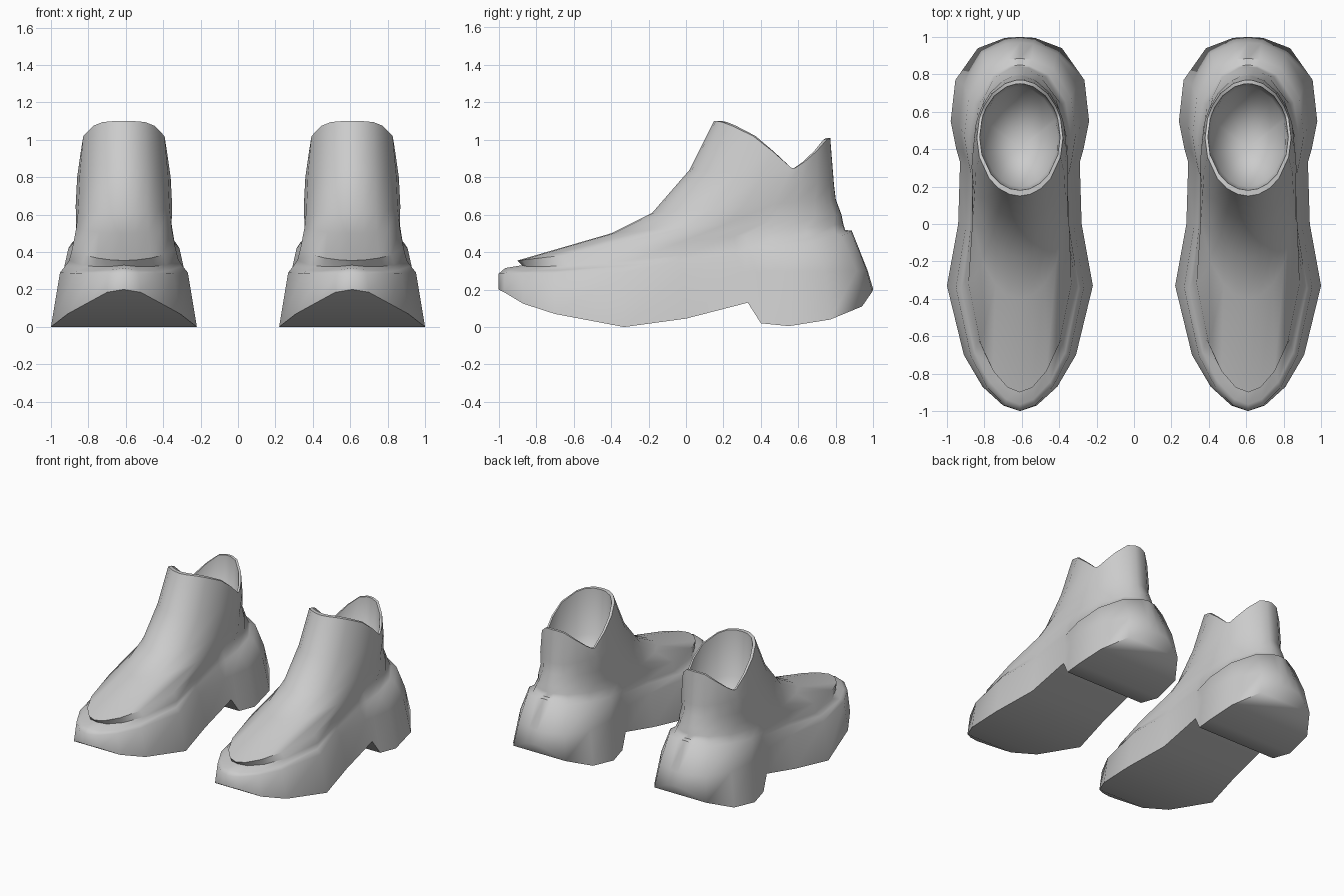
import bpy, bmesh, math

cube = bpy.data.objects.get("Cube")
if cube:
    bpy.data.objects.remove(cube, do_unlink=True)

grey = bpy.data.materials.new("soft_grey")
grey.use_nodes = True
colour = (0.6, 0.6, 0.6, 1)
grey.diffuse_color = colour
grey.node_tree.nodes["Principled BSDF"].inputs["Base Color"].default_value = colour

# Sole stations from toe to heel: y, half width, height
SOLE = [(-1, 0, .2), (-.97, .09, .185), (-.87, .2, .125), (-.7, .3, .07),
        (-.33, .39, 0), (0, .33, .045), (.33, .32, .13), (.4, .34, .02),
        (.55, .37, .005), (.77, .345, .04), (.94, .225, .11),
        (.995, .08, .19), (1, 0, .2)]
# Height of the collar edge at the same stations
COLLAR = [1.1, 1.1, 1.095, 1.075, 1.02, .94, .85, .85, .88, .94, 1, 1.01, 1.01]
# Upper rings: front y, front z, back y, back z, half width, sole shape share, sag
UPPER = [(-1, .285, .97, .3, .342, 1, 0),
         (-.965, .315, .885, .515, .315, .95, .06),
         (-.875, .33, .85, .518, .297, .75, .04),
         (-.9, .355, .84, .55, .282, .6, 0),
         (-.4, .5, .83, .6, .265, .25, 0),
         (-.18, .61, .8, .68, .258, 0, 0),
         (.02, .84, .79, .76, .25, 0, 0)]
# Foot opening: rim and the lining ring below it
OUTER_RIM = (.15, 0, .77, 0, .23, 0, 0)
INNER_RIM = (.18, 0, .75, 0, .215, 0, 0)
LINING = (.2, .75, .73, .7, .2, 0, 0)


def ring_points(front_y, front_z, back_y, back_z, width, share, sag, heights=None):
    """One side of a tilted ring, sampled at the sole stations."""
    points = []
    for i, (y, w, z) in enumerate(SOLE):
        s = (y + 1) / 2
        oval = 2 * math.sqrt(max(0, s * (1 - s)))
        x = width * (share * w / .39 + (1 - share) * oval)
        height = heights[i] if heights else front_z + s * (back_z - front_z) - sag * oval
        points.append((x, front_y + s * (back_y - front_y), height))
    return points


def build_shoe(name, side):
    bm = bmesh.new()
    last = len(SOLE) - 1

    def add_ring(points):
        loop = points + [(-x, y, z) for x, y, z in points[-2:0:-1]]
        return [bm.verts.new((side * .61 + x, y, z)) for x, y, z in loop]

    rings = [add_ring([(w, y, z) for y, w, z in SOLE])]
    rings += [add_ring(ring_points(*r)) for r in UPPER]
    rings += [add_ring(ring_points(*r, heights=COLLAR)) for r in (OUTER_RIM, INNER_RIM)]
    rings.append(add_ring(ring_points(*LINING)))
    count = len(rings[0])

    # Walls, rim and lining
    for low, high in zip(rings, rings[1:]):
        for i in range(count):
            k = (i + 1) % count
            bm.faces.new((low[i], low[k], high[k], high[i]))

    # Sole and heel underside, as strips across the shoe
    sole = rings[0]
    for i in range(last):
        strip = [sole[i], sole[i + 1], sole[-i - 1], sole[-i]]
        bm.faces.new(list(dict.fromkeys(strip)))

    # Insole
    centre = bm.verts.new((side * .61, .41, .5))
    for i in range(count):
        bm.faces.new((rings[-1][i], rings[-1][(i + 1) % count], centre))

    bmesh.ops.recalc_face_normals(bm, faces=bm.faces[:])
    mesh = bpy.data.meshes.new(name)
    bm.to_mesh(mesh)
    bm.free()
    mesh.materials.append(grey)
    shoe = bpy.data.objects.new(name, mesh)
    bpy.context.collection.objects.link(shoe)
    bpy.ops.object.select_all(action="DESELECT")
    shoe.select_set(True)
    bpy.context.view_layer.objects.active = shoe
    bpy.ops.object.shade_smooth_by_angle(angle=math.radians(60))


build_shoe("left_shoe", 1)
build_shoe("right_shoe", -1)
